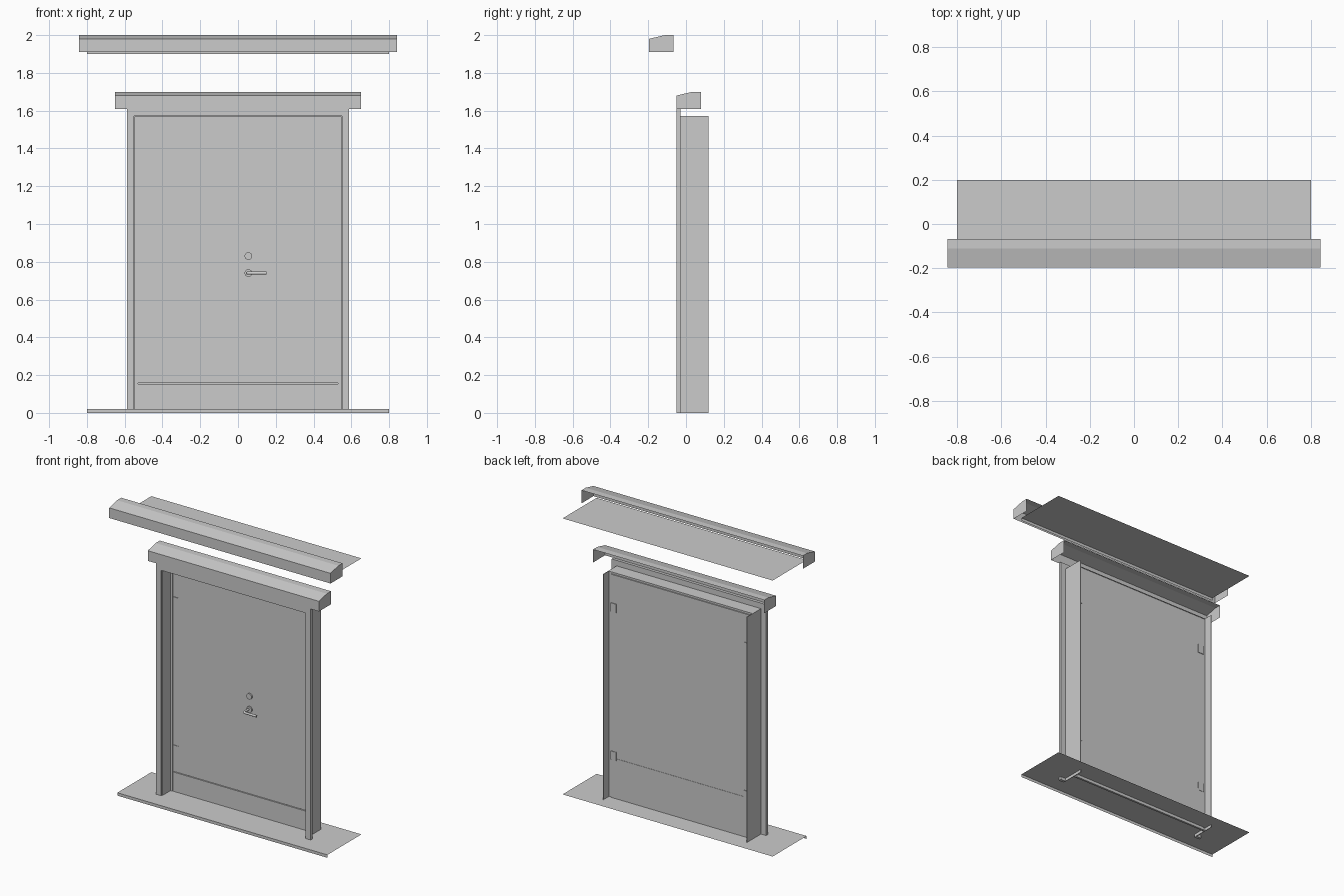
import bpy, bmesh, math
from mathutils import Vector

cube = bpy.data.objects.get("Cube")
if cube:
    bpy.data.objects.remove(cube, do_unlink=True)

grey = bpy.data.materials.new("plain grey")
grey.use_nodes = True
COLOUR = (0.6, 0.6, 0.6, 1)
grey.diffuse_color = COLOUR
grey.node_tree.nodes["Principled BSDF"].inputs["Base Color"].default_value = COLOUR


def finish(name, bm):
    mesh = bpy.data.meshes.new(name)
    bm.to_mesh(mesh)
    bm.free()
    mesh.materials.append(grey)
    obj = bpy.data.objects.new(name, mesh)
    bpy.context.collection.objects.link(obj)
    return obj


def box(name, x, y, z):
    """Box from its ranges along each axis."""
    bm = bmesh.new()
    bmesh.ops.create_cube(bm, size=1)
    for v in bm.verts:
        v.co = [r[0] if c < 0 else r[1] for c, r in zip(v.co, (x, y, z))]
    return finish(name, bm)


def strip(name, profile, x0, x1, caps=False):
    """Sheet made by sweeping a (y, z) profile along x."""
    bm = bmesh.new()
    ends = [[bm.verts.new((x, y, z)) for y, z in profile] for x in (x0, x1)]
    a, b = ends
    for i in range(len(profile) - 1):
        bm.faces.new((a[i], a[i + 1], b[i + 1], b[i]))
    if caps:
        bm.faces.new(a[::-1])
        bm.faces.new(b)
    bmesh.ops.recalc_face_normals(bm, faces=bm.faces[:])
    return finish(name, bm)


def disc(name, x, y, z, radius, depth):
    """Short cylinder facing the front."""
    bm = bmesh.new()
    bmesh.ops.create_cone(bm, cap_ends=True, segments=24, radius1=radius,
                          radius2=radius, depth=depth)
    for v in bm.verts:
        v.co = Vector((x + v.co.x, y + v.co.z, z + v.co.y))
    bmesh.ops.recalc_face_normals(bm, faces=bm.faces[:])
    return finish(name, bm)


# Threshold and upper flashing: thin sheets with a front lip
for name, base in (("threshold_sheet", 0), ("upper_sheet", 1.9)):
    strip(name, [(-0.17, base), (-0.17, base + 0.02), (0.2, base + 0.02)], -0.8, 0.8)

# Hoods: sloped channels, open below and behind, with closed ends
for name, y, z, half in (("lower_hood", -0.05, 1.61, 0.652),
                         ("upper_hood", -0.197, 1.91, 0.843)):
    profile = [(y, z), (y, z + 0.07), (y + 0.085, z + 0.09),
               (y + 0.13, z + 0.09), (y + 0.13, z)]
    # the back wall is left out; the end caps use the whole profile
    hood = strip(name, profile, -half, half, caps=True)
    bm = bmesh.new()
    bm.from_mesh(hood.data)
    back = [f for f in bm.faces
            if all(abs(v.co.y - y - 0.13) < 0.001 for v in f.verts)]
    bmesh.ops.delete(bm, geom=back, context="FACES_ONLY")
    bm.to_mesh(hood.data)
    bm.free()

# Frame sides
for side, s in (("left", 1), ("right", -1)):
    def span(a, b):
        return sorted((s * a, s * b))
    box(side + "_trim", span(0.55, 0.588), (-0.05, -0.03), (0, 1.61))
    box(side + "_jamb", span(0.546, 0.55), (-0.04, 0.12), (0, 1.572))
    box(side + "_stop", span(0.53, 0.548), (0.046, 0.056), (0.0, 1.572))
    # Hinge plates on both faces of the door
    for level, z in (("upper", 1.30), ("lower", 0.28)):
        for face, y in (("front", 0.046), ("back", 0.06)):
            box(f"{side}_{level}_{face}_hinge", span(0.487, 0.529),
                (y, y + 0.004), (z, z + 0.06))

# Frame head
box("head_trim", (-0.55, 0.55), (-0.05, -0.03), (1.572, 1.61))
box("head_jamb", (-0.548, 0.548), (-0.04, 0.06), (1.568, 1.572))
box("head_stop", (-0.53, 0.53), (0.046, 0.056), (1.557, 1.57))

# Door leaf and panel below it
box("door_leaf", (-0.529, 0.529), (0.05, 0.06), (0.157, 1.555))
box("bottom_panel", (-0.53, 0.53), (0.048, 0.058), (0, 0.153))
box("back_kick_plate", (-0.529, 0.529), (0.058, 0.062), (0, 0.295))

# Lock and handle
disc("lock_rose", 0.055, 0.046, 0.83, 0.02, 0.012)
disc("handle_rose", 0.055, 0.046, 0.74, 0.02, 0.012)
curve = bpy.data.curves.new("lever_path", "CURVE")
curve.dimensions = "3D"
curve.bevel_depth = 0.008
curve.bevel_resolution = 3
curve.use_fill_caps = True
path = curve.splines.new("POLY")
points = [(0.05, 0.045), (0.05, 0.0), (0.053, -0.008), (0.062, -0.012), (0.15, -0.012)]
path.points.add(len(points) - 1)
for p, (x, y) in zip(path.points, points):
    p.co = (x, y, 0.74, 1)
curve.materials.append(grey)
lever = bpy.data.objects.new("lever_handle", curve)
bpy.context.collection.objects.link(lever)
